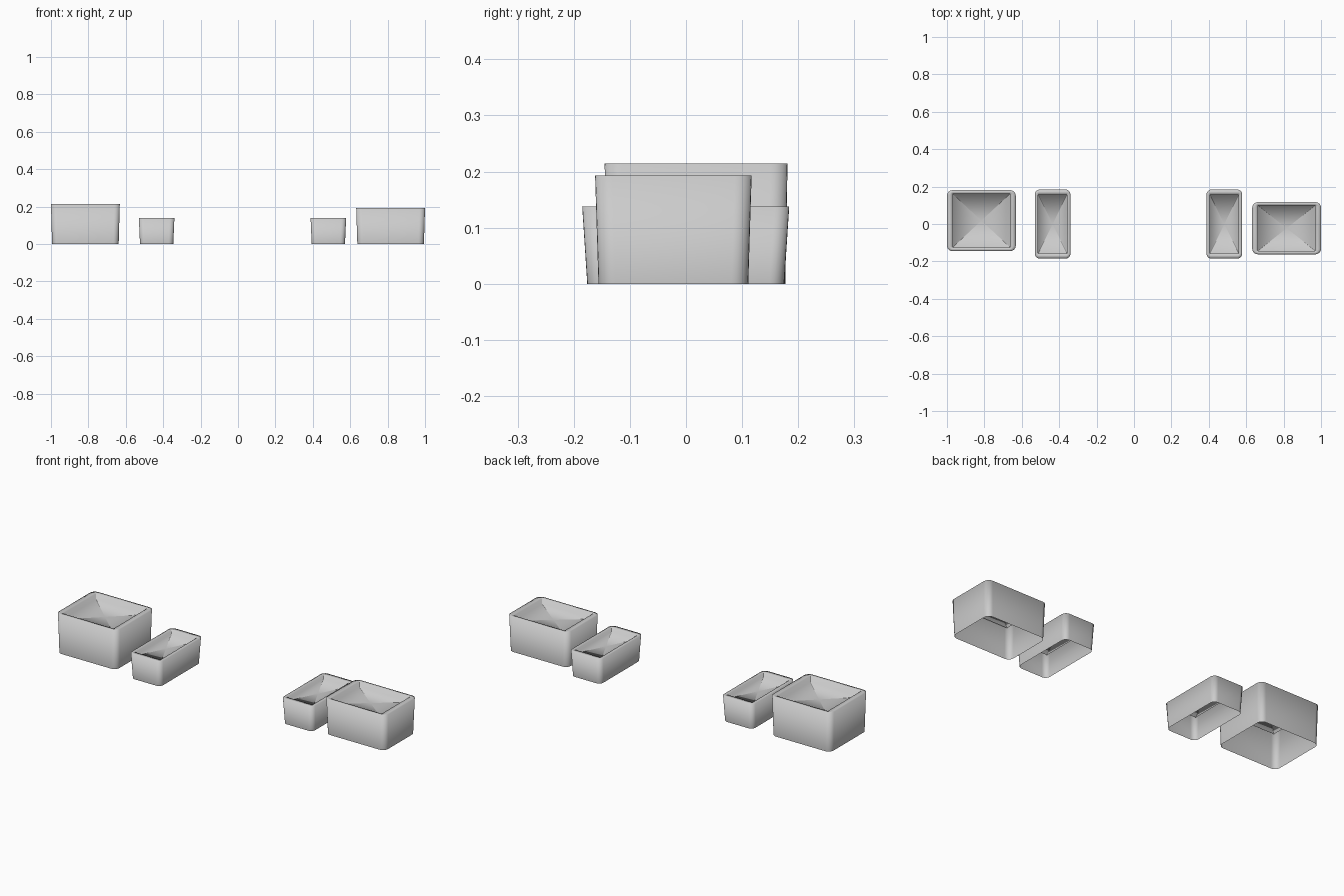
import bpy, bmesh, math

if "Cube" in bpy.data.objects:
    bpy.data.objects.remove(bpy.data.objects["Cube"])

SEG = 6  # segments per rounded corner


def ring(bm, cx, cy, hx, hy, r, z):
    """Loop of vertices around a rounded rectangle."""
    verts = []
    corners = [(1, 1), (-1, 1), (-1, -1), (1, -1)]
    for i, (sx, sy) in enumerate(corners):
        for k in range(SEG + 1):
            a = math.pi / 2 * (i + k / SEG)
            verts.append(bm.verts.new((cx + sx * (hx - r) + r * math.cos(a),
                                       cy + sy * (hy - r) + r * math.sin(a), z)))
    return verts


def bin_box(name, x0, x1, y0, y1, h, radius, tx, ty, wx, wy):
    """Tapered bin: skirt open below, flat rim, shallow recessed fill."""
    cx, cy = (x0 + x1) / 2, (y0 + y1) / 2
    hx, hy = (x1 - x0) / 2, (y1 - y0) / 2
    floor_z = h * 0.85
    bm = bmesh.new()
    loops = [
        ring(bm, cx, cy, hx - tx, hy - ty, radius, 0),       # open foot
        ring(bm, cx, cy, hx, hy, radius, h),                 # outer rim
        ring(bm, cx, cy, hx - wx, hy - wy, 0.002, h),        # inner rim
        ring(bm, cx, cy, hx - wx, hy - wy, 0.002, floor_z),
    ]
    for a, b in zip(loops, loops[1:]):
        n = len(a)
        for i in range(n):
            j = (i + 1) % n
            bm.faces.new((a[i], a[j], b[j], b[i]))
    # recessed floor, fanned from its centre
    c = bm.verts.new((cx, cy, floor_z))
    last = loops[-1]
    for i in range(len(last)):
        bm.faces.new((last[i], last[(i + 1) % len(last)], c))
    for f in bm.faces:
        f.smooth = True
    mesh = bpy.data.meshes.new(name)
    bm.to_mesh(mesh)
    bm.free()
    ob = bpy.data.objects.new(name, mesh)
    bpy.context.collection.objects.link(ob)


# Large bins at the outer ends
bin_box("large_bin_left", -1.0, -0.632, -0.145, 0.181, 0.214, 0.03, 0.006, 0.004, 0.031, 0.02)
bin_box("large_bin_right", 0.632, 1.0, -0.162, 0.117, 0.193, 0.03, 0.006, 0.006, 0.031, 0.018)

# Narrow bins on the inside
for label, x in (("left", -0.435), ("right", 0.483)):
    bin_box("narrow_bin_" + label, x - 0.095, x + 0.095, -0.185, 0.184,
            0.138, 0.026, 0.006, 0.009, 0.018, 0.028)
